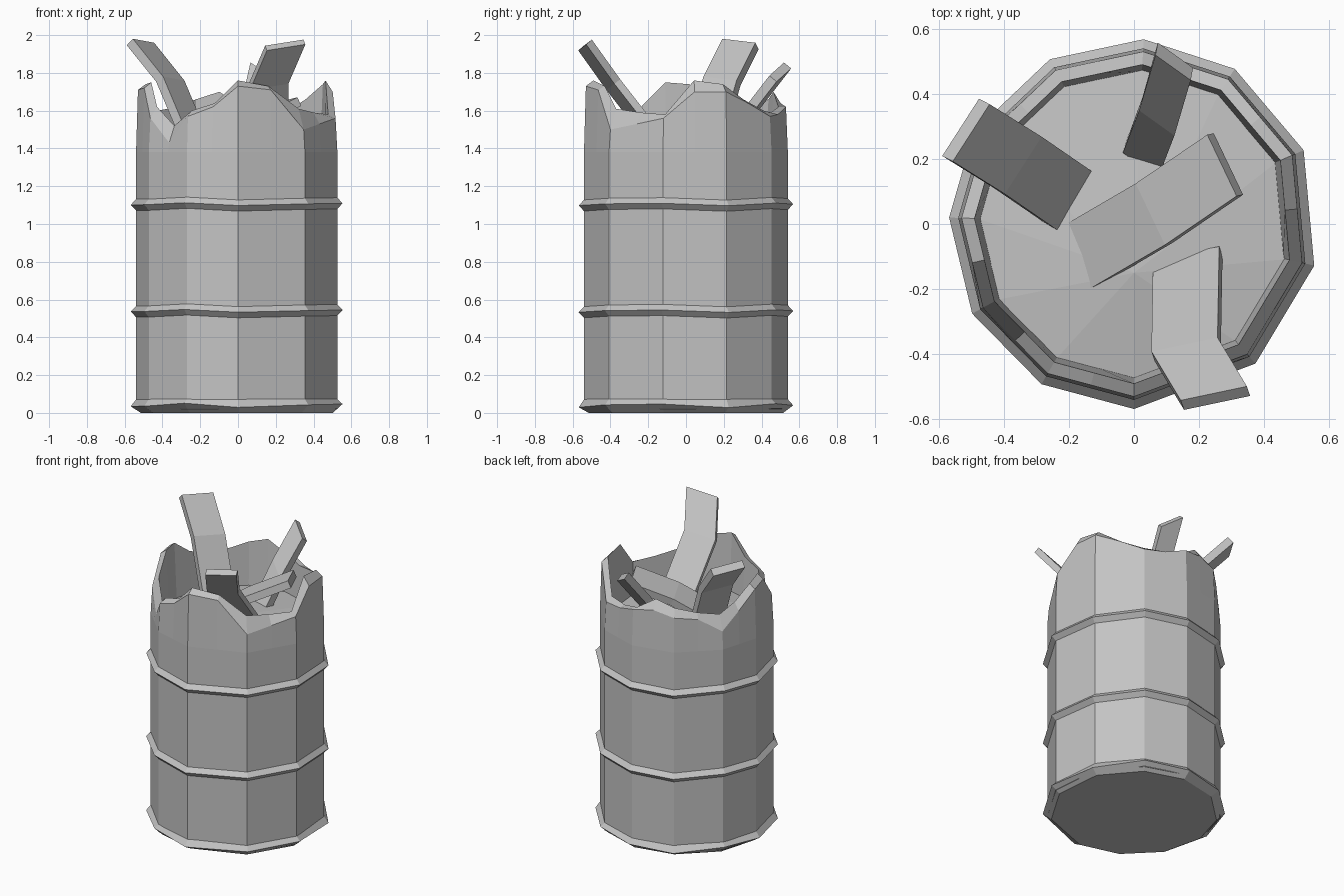
import bpy
import bmesh
from math import cos, sin, radians
from mathutils import Vector

cube = bpy.data.objects.get("Cube")
if cube:
    bpy.data.objects.remove(cube, do_unlink=True)

grey = bpy.data.materials.new("dull grey")
grey.use_nodes = True
grey.diffuse_color = (0.55, 0.55, 0.55, 1)
grey.node_tree.nodes["Principled BSDF"].inputs["Base Color"].default_value = grey.diffuse_color

# uneven corner directions of the drum, in degrees
ANGLES = [87, 57, 23.5, -13, -49, -90, -120, -151, -182, -210, -243]
SIDES = len(ANGLES)


def corner(i, radius, z=0):
    a = radians(ANGLES[i % SIDES])
    return Vector((radius * cos(a), radius * sin(a), z))


def around(half, radius, z):
    """Point on the drum outline; odd steps lie halfway along a side."""
    i = half // 2
    p = corner(i, radius)
    if half % 2:
        p = (p + corner(i + 1, radius)) / 2
    return Vector((p.x, p.y, z))


def add_object(name, bm):
    bmesh.ops.recalc_face_normals(bm, faces=bm.faces)
    mesh = bpy.data.meshes.new(name)
    bm.to_mesh(mesh)
    bm.free()
    mesh.materials.append(grey)
    obj = bpy.data.objects.new(name, mesh)
    bpy.context.collection.objects.link(obj)
    return obj


def loft(name, rings, cap_start=False, cap_end=False, joined=False):
    """Skin a row of rings with equal point counts."""
    bm = bmesh.new()
    rows = [[bm.verts.new(p) for p in ring] for ring in rings]
    pairs = list(zip(rows, rows[1:]))
    if joined:
        pairs.append((rows[-1], rows[0]))
    for low, high in pairs:
        n = len(low)
        for k in range(n):
            j = (k + 1) % n
            bm.faces.new((low[k], low[j], high[j], high[k]))
    if cap_start:
        bm.faces.new(rows[0])
    if cap_end:
        bm.faces.new(rows[-1])
    return add_object(name, bm)


# drum shell with a torn, dented rim
RIM_OUTER = [1.62, 1.58, 1.57, 1.64, 1.70, 1.70, 1.56, 1.53, 1.50, 1.71, 1.73,
             1.62, 1.57, 1.43, 1.56, 1.72, 1.71, 1.60, 1.50, 1.59, 1.61, 1.64]
RIM_INNER = [1.62, 1.59, 1.60, 1.66, 1.74, 1.76, 1.58, 1.59, 1.61, 1.73, 1.76,
             1.64, 1.60, 1.52, 1.62, 1.75, 1.74, 1.65, 1.60, 1.62, 1.66, 1.70]
steps = range(2 * SIDES)
loft("drum_shell", [
    [around(k, 0.54, 0.02) for k in steps],
    [around(k, 0.54, 1.38) for k in steps],
    [around(k, 0.53, RIM_OUTER[k]) for k in steps],
    [around(k, 0.49, RIM_INNER[k]) for k in steps],
    [around(k, 0.47, 1.32) for k in steps],
], cap_start=True)

# raised hoops, slightly wavy
for name, height in (("lower_hoop", 0.54), ("upper_hoop", 1.105)):
    rings = []
    for radius, dz in ((0.535, -0.035), (0.568, 0), (0.535, 0.035)):
        rings.append([corner(i, radius, height + dz + 0.008 * sin(2.3 * i))
                      for i in range(SIDES)])
    loft(name, rings, joined=True)

# flared foot
loft("foot_hoop", [
    [corner(i, 0.515, 0) for i in range(SIDES)],
    [corner(i, 0.568, 0.04 + 0.012 * sin(2.3 * i)) for i in range(SIDES)],
    [corner(i, 0.535, 0.078) for i in range(SIDES)],
], cap_start=True, cap_end=True)

# low mound of fill inside the drum
bm = bmesh.new()
edge = [bm.verts.new(corner(i, 0.48, 1.37)) for i in range(SIDES)]
peak = bm.verts.new((0, -0.15, 1.43))
for i in range(SIDES):
    bm.faces.new((edge[i], edge[(i + 1) % SIDES], peak))
add_object("fill", bm)


def plank(name, path, across, width, thick):
    """Bent board whose upper face follows the path."""
    path = [Vector(p) for p in path]
    side = Vector(across).normalized()
    rings = []
    for i, p in enumerate(path):
        along = path[min(i + 1, len(path) - 1)] - path[max(i - 1, 0)]
        normal = along.cross(side).normalized()
        if normal.z < 0:
            normal = -normal
        half, down = side * width / 2, normal * thick
        rings.append([p - half, p + half, p + half - down, p - half - down])
    return loft(name, rings, cap_start=True, cap_end=True)


# broken boards sticking out of the drum
plank("left_board", [(-0.50, 0.28, 1.97), (-0.34, 0.18, 1.77), (-0.18, 0.07, 1.39)],
      (0.54, 0.84, -0.1), 0.21, 0.05)
plank("front_board", [(0.245, -0.52, 1.96), (0.155, -0.37, 1.75), (0.16, -0.09, 1.39)],
      (0.95, 0.2, 0.15), 0.21, 0.04)
plank("back_board", [(0.12, 0.48, 1.82), (0.07, 0.31, 1.60), (0.02, 0.18, 1.37)],
      (0.7, -0.5, -0.45), 0.15, 0.05)
plank("middle_board", [(0.27, 0.18, 1.66), (0.05, 0.03, 1.55), (-0.19, -0.11, 1.39)],
      (0.42, -0.88, 0.1), 0.21, 0.05)
